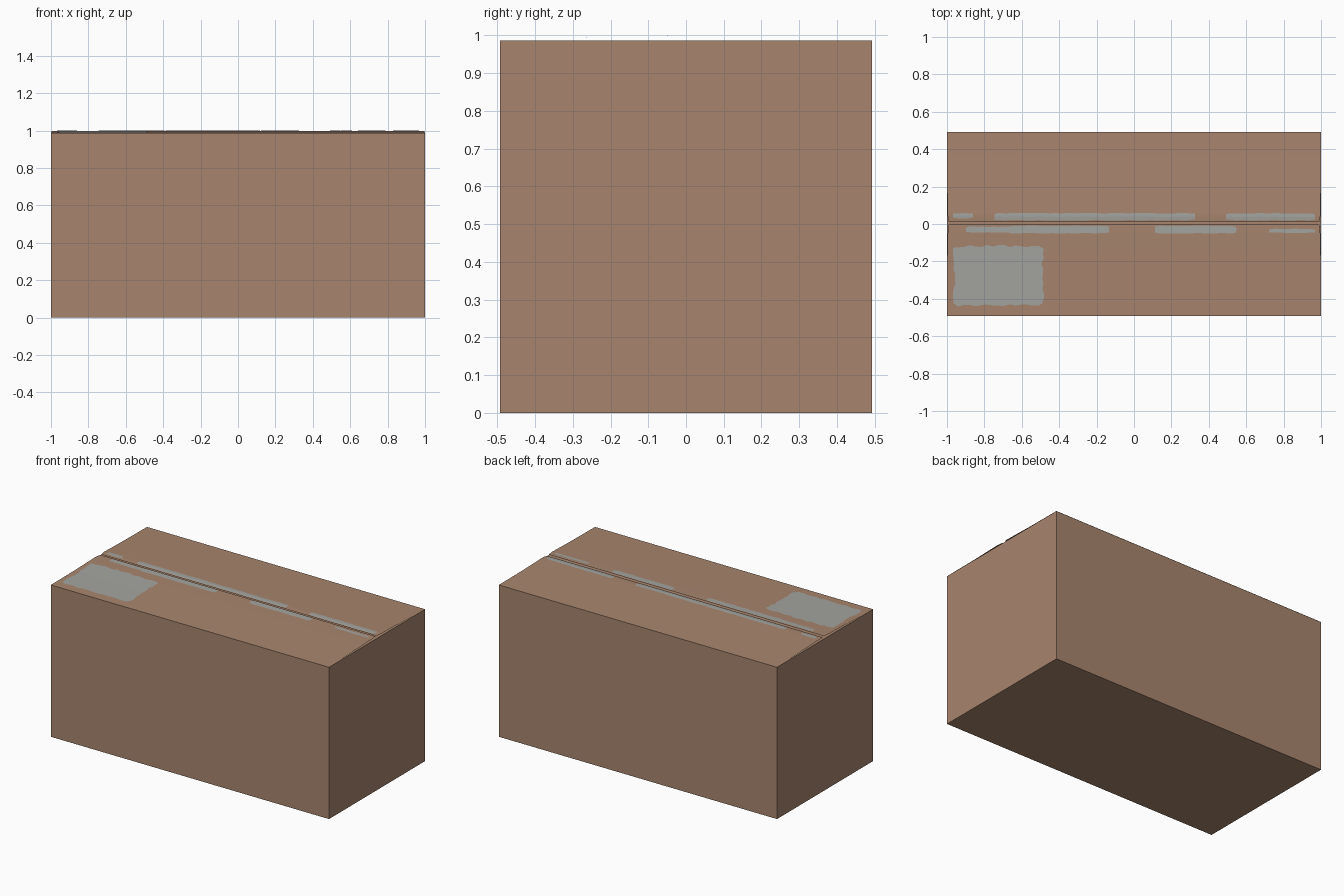
import bpy, bmesh, math, random

if "Cube" in bpy.data.objects:
    bpy.data.objects.remove(bpy.data.objects["Cube"])

random.seed(4)


def material(name, rgb):
    m = bpy.data.materials.new(name)
    m.diffuse_color = (*rgb, 1)
    m.use_nodes = True
    m.node_tree.nodes["Principled BSDF"].inputs["Base Color"].default_value = m.diffuse_color
    return m


CARD = material("cardboard brown", (0.39, 0.235, 0.155))
GREY = material("label grey", (0.37, 0.37, 0.35))


def make(name, verts, faces, mat):
    me = bpy.data.meshes.new(name)
    me.from_pydata(verts, [], faces)
    me.materials.append(mat)
    ob = bpy.data.objects.new(name, me)
    bpy.context.collection.objects.link(ob)
    return ob


# Flap profiles (y, z), rising gently from the box edge to the seam
BACK = [(0.493, 0.988), (0.25, 0.993), (0.06, 0.9975), (0.04, 0.998), (0.012, 0.9955)]
FRONT = [(-0.493, 0.988), (-0.25, 0.993), (-0.05, 0.998), (-0.002, 0.9985)]


def height(y):
    prof = BACK if y > 0.005 else FRONT
    for (y0, z0), (y1, z1) in zip(prof, prof[1:]):
        if min(y0, y1) <= y <= max(y0, y1):
            return z0 + (z1 - z0) * (y - y0) / (y1 - y0)
    return prof[-1][1]


# Box body
bm = bmesh.new()
bmesh.ops.create_cube(bm, size=1)
for v in bm.verts:
    v.co = (v.co.x * 2, v.co.y * 0.986, (v.co.z + 0.5) * 0.987)
me = bpy.data.meshes.new("box_body")
bm.to_mesh(me)
bm.free()
me.materials.append(CARD)
bpy.context.collection.objects.link(bpy.data.objects.new("box_body", me))

# Two thin closing flaps, open at the ends
for name, prof in (("back_flap", BACK), ("front_flap", FRONT)):
    n = len(prof)
    half = [1.0] + [0.996] * (n - 2) + [0.99]
    verts = [(s * h, y, z) for s in (-1, 1) for h, (y, z) in zip(half, prof)]
    faces = [(i, i + 1, n + i + 1, n + i) for i in range(n - 1)]
    if name == "back_flap":
        faces = [f[::-1] for f in faces]
    ob = make(name, verts, [f[::-1] for f in faces], CARD)
    for p in ob.data.polygons:
        p.use_smooth = True


# Worn grey label and tape remnants: ragged strips just above the flaps
def patch(name, x0, x1, y0, y1, rag, step=0.03):
    nx = max(4, int((x1 - x0) / step))
    ny = max(2, int((y1 - y0) / step))
    verts, faces = [], []
    for i in range(nx + 1):
        corner = rag if i in (0, nx) else 0
        lo = y0 + random.uniform(0, rag) + corner
        hi = y1 - random.uniform(0, rag) - corner
        for j in range(ny + 1):
            y = lo + (hi - lo) * j / ny
            x = x0 + (x1 - x0) * i / nx
            if i in (0, nx):
                x += random.uniform(0, rag) * (1 if i == 0 else -1)
            verts.append((x, y, height(y) + 0.0013))
    for i in range(nx):
        for j in range(ny):
            a = i * (ny + 1) + j
            faces.append((a, a + ny + 1, a + ny + 2, a + 1))
    make(name, verts, faces, GREY)


patch("shipping_label", -0.97, -0.48, -0.445, -0.11, 0.016)
STRIPS = [(-0.97, -0.86, 0.028, 0.06), (-0.75, 0.33, 0.018, 0.06), (0.49, 0.97, 0.018, 0.06),
          (-0.90, -0.66, -0.047, -0.012), (-0.68, -0.13, -0.052, -0.008),
          (0.11, 0.55, -0.052, -0.008), (0.72, 0.97, -0.05, -0.024)]
for k, s in enumerate(STRIPS):
    patch(f"tape_remnant_{k}", *s, 0.004)
